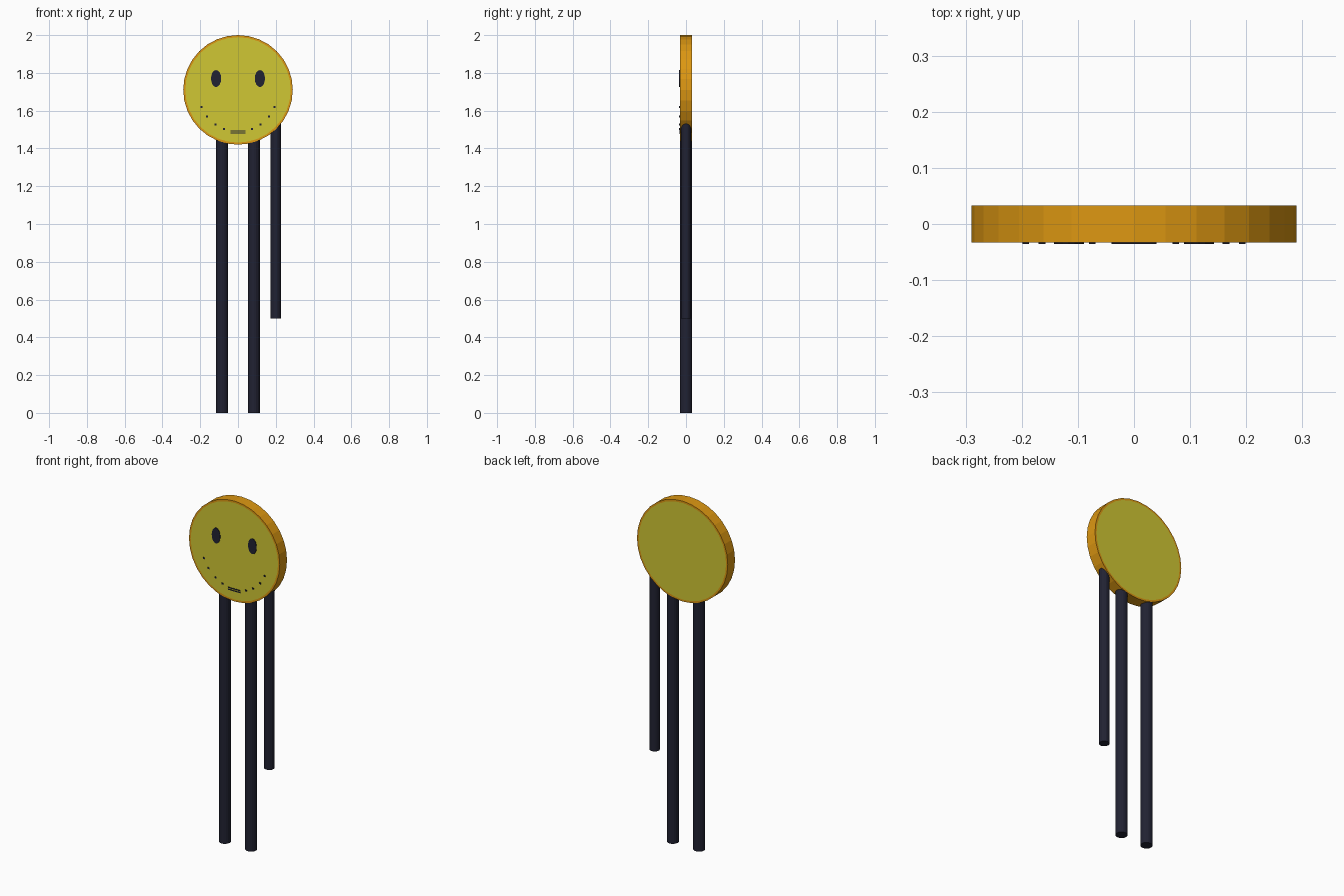
import bpy, bmesh, math
from mathutils import Matrix, Vector

if "Cube" in bpy.data.objects:
    bpy.data.objects.remove(bpy.data.objects["Cube"])


def material(name, rgb):
    m = bpy.data.materials.new(name)
    m.diffuse_color = (*rgb, 1)
    m.use_nodes = True
    m.node_tree.nodes["Principled BSDF"].inputs["Base Color"].default_value = m.diffuse_color
    return m


ORANGE = material("orange rim", (0.72, 0.31, 0.006))
YELLOW = material("yellow face", (0.63, 0.57, 0.034))
NAVY = material("dark navy", (0.015, 0.016, 0.032))

HEAD_Z, HEAD_R, HALF = 1.71, 0.29, 0.033


def finish(name, bm, mats):
    me = bpy.data.meshes.new(name)
    bm.to_mesh(me)
    bm.free()
    for m in mats:
        me.materials.append(m)
    ob = bpy.data.objects.new(name, me)
    bpy.context.collection.objects.link(ob)
    return ob


def cylinder(bm, sides, radius, depth, matrix):
    bmesh.ops.create_cone(bm, cap_ends=True, segments=sides, radius1=radius,
                          radius2=radius, depth=depth, matrix=matrix)


def facing_y(x, y, z):
    return Matrix.Translation((x, y, z)) @ Matrix.Rotation(math.pi / 2, 4, 'X')


# Head: thick coin with a yellow inset on both flat sides
bm = bmesh.new()
cylinder(bm, 32, HEAD_R, 2 * HALF, facing_y(0, 0, HEAD_Z))
bm.normal_update()
caps = [f for f in bm.faces if len(f.verts) > 4]
bmesh.ops.inset_individual(bm, faces=caps, thickness=0.011)
for f in caps:
    f.material_index = 1
finish("head", bm, [ORANGE, YELLOW])


# Limbs: two full-length legs and one shorter hanging arm
def limb(name, x, radius, bottom, top):
    bm = bmesh.new()
    cylinder(bm, 16, radius, top - bottom,
             Matrix.Translation((x, 0, (top + bottom) / 2)))
    finish(name, bm, [NAVY])


limb("left_leg", -0.084, 0.032, 0, 1.47)
limb("right_leg", 0.084, 0.032, 0, 1.47)
limb("arm", 0.2, 0.027, 0.5, 1.55)

# Eyes: thin oval plates
for side, x in (("left", -0.116), ("right", 0.116)):
    bm = bmesh.new()
    cylinder(bm, 16, 1, 0.004, facing_y(x, -HALF - 0.001, 1.77)
             @ Matrix.Diagonal((0.027, 0.045, 1, 1)))
    finish(side + "_eye", bm, [NAVY])

# Smile: small dashes along an arc, with a double line at the bottom
bm = bmesh.new()


def dash(x, z, w, h):
    bmesh.ops.create_cube(bm, size=1, matrix=Matrix.Translation(
        (x, -HALF - 0.001, z)) @ Matrix.Diagonal((w, 0.004, h, 1)))


for deg in (22, 38, 55, 69):
    a = math.radians(deg)
    for s in (-1, 1):
        dash(s * 0.208 * math.cos(a), 1.697 - 0.208 * math.sin(a), 0.012, 0.009)
for z in (1.481, 1.492):
    dash(0, z, 0.08, 0.005)
finish("smile", bm, [NAVY])
